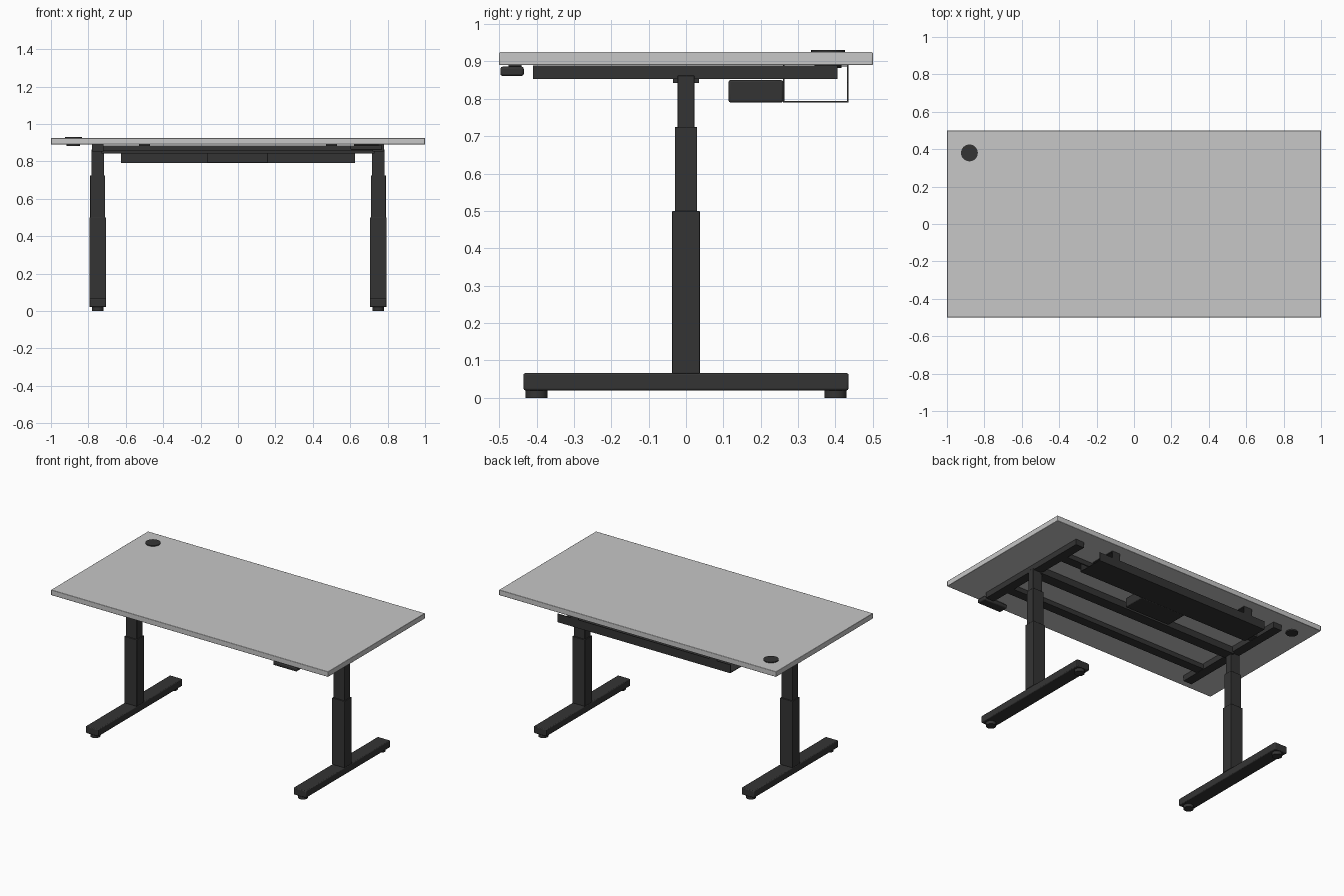
import bpy

default = bpy.data.objects.get("Cube")
if default:
    bpy.data.objects.remove(default, do_unlink=True)


def make_material(name, rgb):
    mat = bpy.data.materials.new(name)
    mat.use_nodes = True
    mat.diffuse_color = (*rgb, 1)
    mat.node_tree.nodes["Principled BSDF"].inputs["Base Color"].default_value = (*rgb, 1)
    return mat


GREY = make_material("light grey laminate", (0.57, 0.57, 0.57))
DARK = make_material("charcoal metal", (0.034, 0.034, 0.034))


def finish(obj, name, mat, bevel):
    obj.name = name
    obj.data.materials.append(mat)
    if bevel:
        mod = obj.modifiers.new("rounded edges", "BEVEL")
        mod.width = bevel
        mod.segments = 2
        mod.limit_method = "ANGLE"
    bpy.ops.object.shade_smooth_by_angle()
    return obj


def box(name, xs, ys, zs, mat=DARK, bevel=0.0):
    """Box given by its extent along each axis."""
    spans = (xs, ys, zs)
    bpy.ops.mesh.primitive_cube_add(size=1, location=[sum(s) / 2 for s in spans])
    obj = bpy.context.object
    obj.scale = [s[1] - s[0] for s in spans]
    bpy.ops.object.transform_apply(location=False, rotation=False, scale=True)
    return finish(obj, name, mat, bevel)


def disc(name, x, y, zs, radius, bevel=0.0):
    bpy.ops.mesh.primitive_cylinder_add(
        vertices=32, radius=radius, depth=zs[1] - zs[0], location=(x, y, sum(zs) / 2))
    return finish(bpy.context.object, name, DARK, bevel)


# Desktop and cable grommet
box("desktop", (-1, 1), (-0.5, 0.5), (0.89, 0.925), GREY, 0.003)
disc("grommet_cap", -0.88, 0.38, (0.924, 0.93), 0.045)
disc("grommet_sleeve", -0.88, 0.38, (0.882, 0.924), 0.036)

# Legs: foot, pads, telescopic column, side rail
for side, label in ((1, "left"), (-1, "right")):
    cx = 0.75 * side

    def around(half):
        return (cx - half, cx + half)

    box(label + "_foot", around(0.045), (-0.435, 0.435), (0.02, 0.066), bevel=0.005)
    for y, end in ((-0.4, "front"), (0.4, "back")):
        disc(f"{label}_{end}_pad", cx, y, (0, 0.021), 0.03)
    box(label + "_lower_column", around(0.045), (-0.037, 0.037), (0.065, 0.5), bevel=0.002)
    box(label + "_middle_column", around(0.04), (-0.03, 0.03), (0.49, 0.725), bevel=0.002)
    box(label + "_inner_column", around(0.034), (-0.023, 0.023), (0.715, 0.862), bevel=0.002)
    box(label + "_side_rail", around(0.03), (-0.41, 0.405), (0.853, 0.8895))

# Cross beams of the frame
box("centre_beam", (-0.73, 0.73), (-0.035, 0.035), (0.842, 0.885))
for y, end in ((-0.26, "front"), (0.225, "back")):
    box(end + "_beam", (-0.73, 0.73), (y - 0.03, y + 0.03), (0.855, 0.885))

# Control box and open-ended cable tray with hanging tabs
box("control_box", (-0.165, 0.16), (0.114, 0.26), (0.79, 0.85), bevel=0.005)
box("tray_floor", (-0.625, 0.625), (0.26, 0.435), (0.79, 0.794))
for y, end in ((0.26, "front"), (0.431, "back")):
    box(f"tray_{end}_wall", (-0.625, 0.625), (y, y + 0.004), (0.79, 0.845))
    for x in (-0.5, 0.5):
        box(f"tray_{end}_tab", (x - 0.03, x + 0.03), (y, y + 0.004), (0.84, 0.89))
for x in (-0.5, 0.5):
    box("tray_mount_strip", (x - 0.03, x + 0.03), (0.26, 0.435), (0.886, 0.8895))

# Hand control under the front edge, with its mounting block
box("hand_control", (0.6, 0.77), (-0.497, -0.434), (0.861, 0.886), bevel=0.006)
box("hand_control_mount", (0.62, 0.75), (-0.475, -0.44), (0.88, 0.8905))
